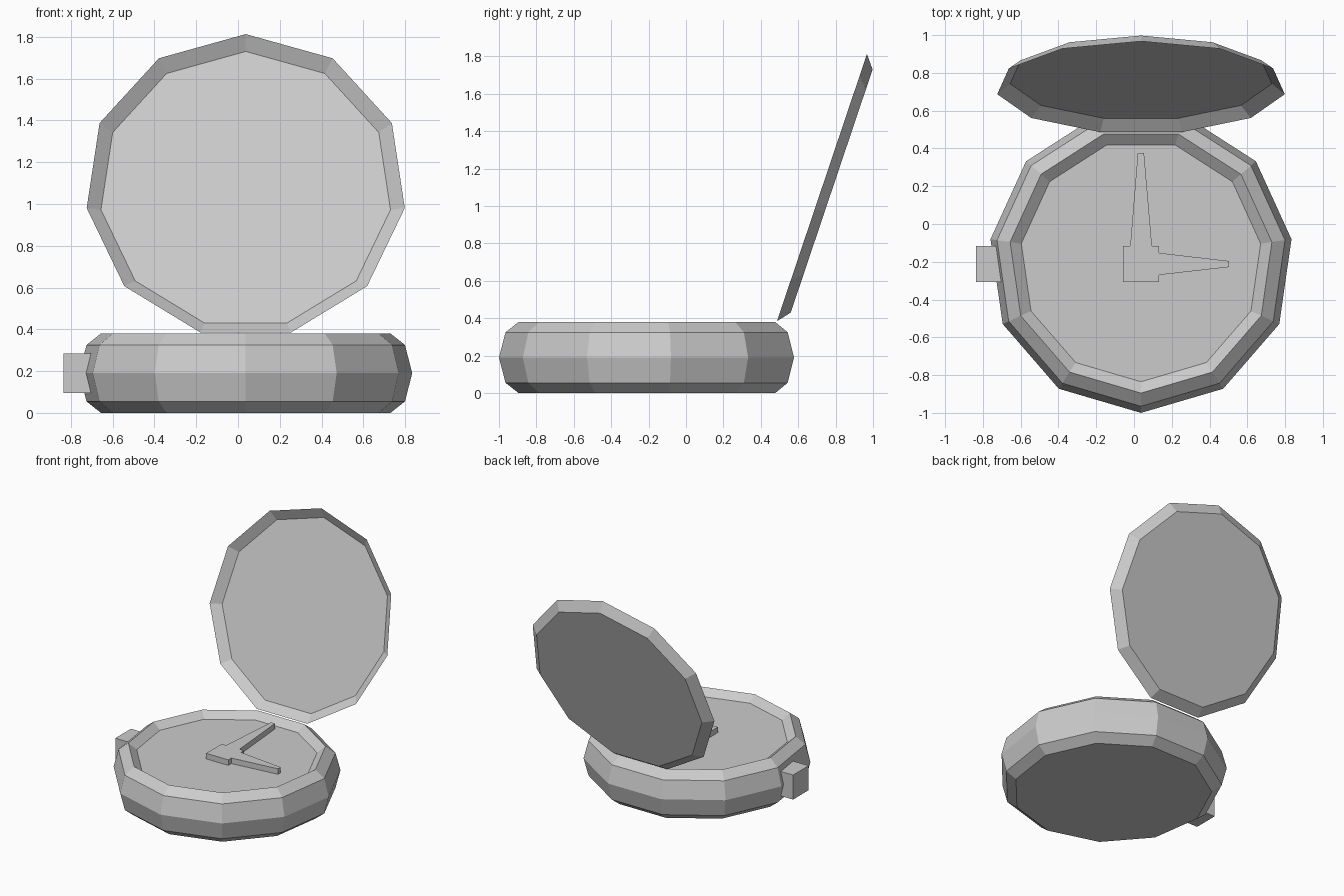
import bpy, bmesh
from math import sin, cos, pi, radians, atan2
from mathutils import Matrix

if "Cube" in bpy.data.objects:
    bpy.data.objects.remove(bpy.data.objects["Cube"])

SIDES = 11
CX, CY = 0.037, -0.195


def finish(name, bm, matrix=None):
    mesh = bpy.data.meshes.new(name)
    bm.to_mesh(mesh)
    bm.free()
    obj = bpy.data.objects.new(name, mesh)
    bpy.context.collection.objects.link(obj)
    if matrix:
        obj.matrix_world = matrix
    return obj


def lathe(name, profile, cap_start, cap_end, matrix):
    """Stack 11-sided rings from (radius, height) pairs, one corner towards -y."""
    bm = bmesh.new()
    rings = [[bm.verts.new((r * cos(-pi / 2 + 2 * pi * i / SIDES),
                            r * sin(-pi / 2 + 2 * pi * i / SIDES), z))
              for i in range(SIDES)] for r, z in profile]
    for a, b in zip(rings, rings[1:]):
        for i in range(SIDES):
            j = (i + 1) % SIDES
            bm.faces.new((a[i], a[j], b[j], b[i]))
    if cap_start:
        bm.faces.new(rings[0][::-1])
    if cap_end:
        bm.faces.new(rings[-1])
    return finish(name, bm, matrix)


def prism(name, outline, z0, z1):
    bm = bmesh.new()
    low = [bm.verts.new((x, y, z0)) for x, y in outline]
    high = [bm.verts.new((x, y, z1)) for x, y in outline]
    n = len(outline)
    bm.faces.new(low[::-1])
    bm.faces.new(high)
    for i in range(n):
        j = (i + 1) % n
        bm.faces.new((low[i], low[j], high[j], high[i]))
    return finish(name, bm)


# Case with rounded side, sloping inner rim and recessed dial
lathe("case", [(0.70, 0), (0.77, 0.055), (0.805, 0.19), (0.77, 0.325),
               (0.70, 0.38), (0.64, 0.333)], True, True,
      Matrix.Translation((CX, CY, 0)))

# Open lid: shallow hollow cap, leaning back from the hinge edge
tilt = atan2(1.425, 0.48)
lathe("lid", [(0.769, 0), (0.70, 0.055)], False, True,
      Matrix.Translation((CX, 0.722, 1.084))
      @ Matrix.Rotation(tilt + pi, 4, 'X')
      @ Matrix.Diagonal((1, 1, 1, 1)))

# Hands: centre block with two tapered pointers in one outline
prism("hands", [(-0.058, -0.307), (0.132, -0.307), (0.132, -0.27),
                (0.503, -0.228), (0.503, -0.196), (0.132, -0.153),
                (0.132, -0.116), (0.095, -0.116), (0.053, 0.375),
                (0.02, 0.375), (-0.02, -0.116), (-0.058, -0.116)], 0.325, 0.376)

# Winding crown on the left side
prism("crown", [(-0.836, -0.307), (-0.646, -0.307),
                (-0.646, -0.116), (-0.836, -0.116)], 0.095, 0.285)
